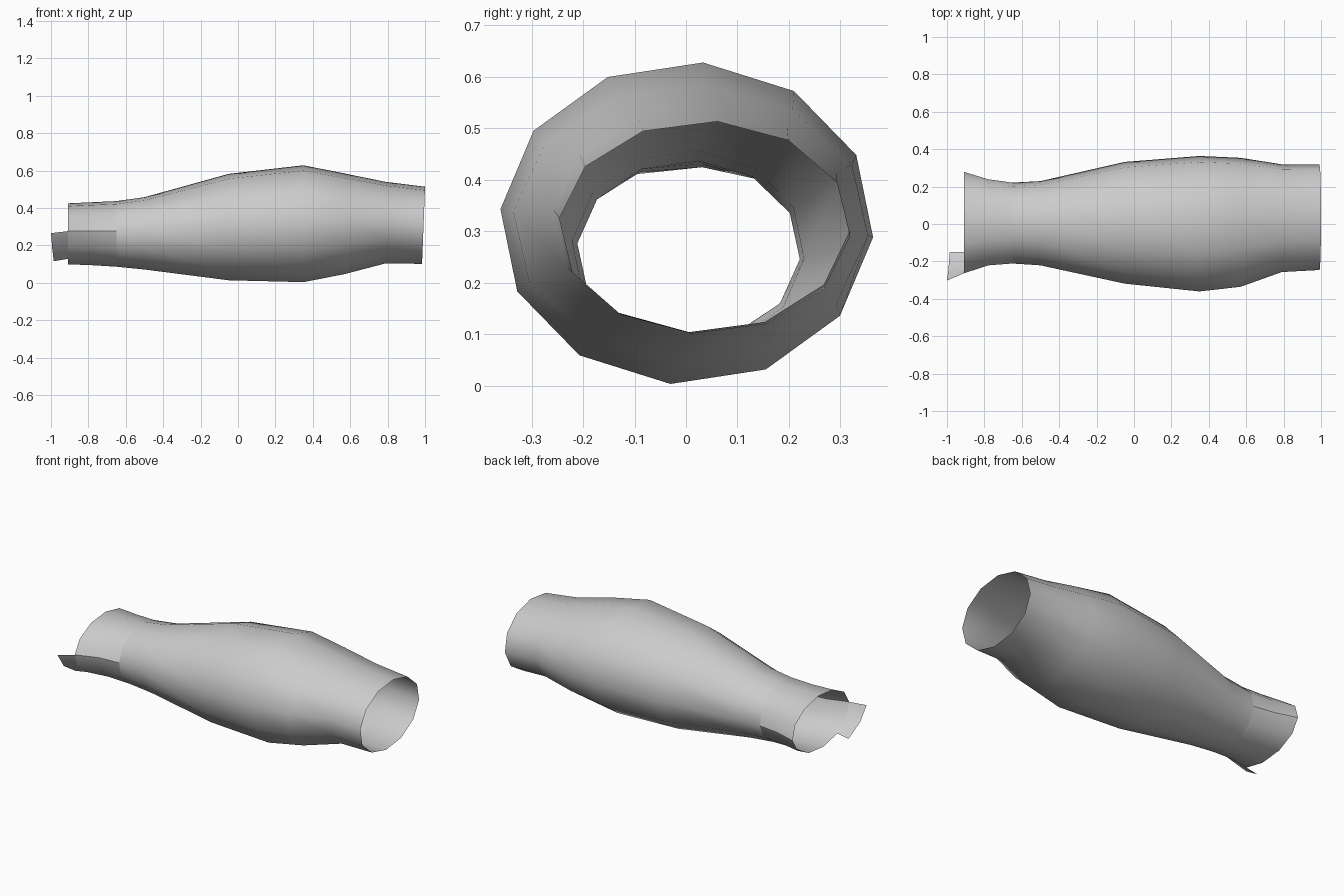
import bpy
from math import cos, sin, radians

if "Cube" in bpy.data.objects:
    bpy.data.objects.remove(bpy.data.objects["Cube"])

SIDES = 12


def ring_point(station, k):
    """Point k on an elliptical ring: x, top z, bottom z, max y, min y, x lean."""
    x, top, bottom, right, left, lean = station
    a = radians(85 + 30 * k)
    return (x + lean * sin(a),
            (right + left) / 2 + (right - left) / 2 * cos(a),
            (top + bottom) / 2 + (top - bottom) / 2 * sin(a))


def add_surface(name, rows, closed=False):
    """Skin quads between rows of points (rows run from -x to +x)."""
    n = len(rows[0])
    faces = []
    for i in range(len(rows) - 1):
        for k in range(n if closed else n - 1):
            j = (k + 1) % n
            faces.append((i * n + k, i * n + j, (i + 1) * n + j, (i + 1) * n + k))
    mesh = bpy.data.meshes.new(name)
    mesh.from_pydata([p for row in rows for p in row], [], faces)
    mesh.shade_smooth()
    obj = bpy.data.objects.new(name, mesh)
    bpy.context.collection.objects.link(obj)
    return obj


def rows_for(stations, first, last):
    return [[ring_point(s, k) for k in range(first, last + 1)] for s in stations]


# Main bulging sleeve
sleeve = [
    (-0.65, 0.437, 0.085, 0.222, -0.212, 0),
    (-0.50, 0.458, 0.070, 0.230, -0.222, 0),
    (-0.05, 0.583, 0.012, 0.333, -0.320, 0),
    (0.35, 0.629, 0.002, 0.365, -0.362, 0),
    (0.57, 0.585, 0.045, 0.355, -0.337, 0),
    (0.79, 0.540, 0.103, 0.320, -0.258, 0),
    (0.992, 0.514, 0.100, 0.320, -0.247, 0.008),
]
add_surface("sleeve", rows_for(sleeve, 0, SIDES - 1), closed=True)

# Flared cuff, split along both sides into an upper and a lower half
cuff = [
    (-0.91, 0.425, 0.098, 0.280, -0.265, 0),
    (-0.78, 0.431, 0.093, 0.240, -0.222, 0),
    sleeve[0],
]
add_surface("cuff_upper", rows_for(cuff, 9, 15))
add_surface("cuff_lower", rows_for(cuff, 3, 9))

# Tab continuing the lower cuff past its rim on the front side
tab_end = [(-1.0, -0.302, 0.265), (-0.993, -0.25, 0.18), (-0.985, -0.15, 0.115)]
add_surface("cuff_tab", [tab_end, [ring_point(cuff[0], k) for k in (3, 4, 5)]])
